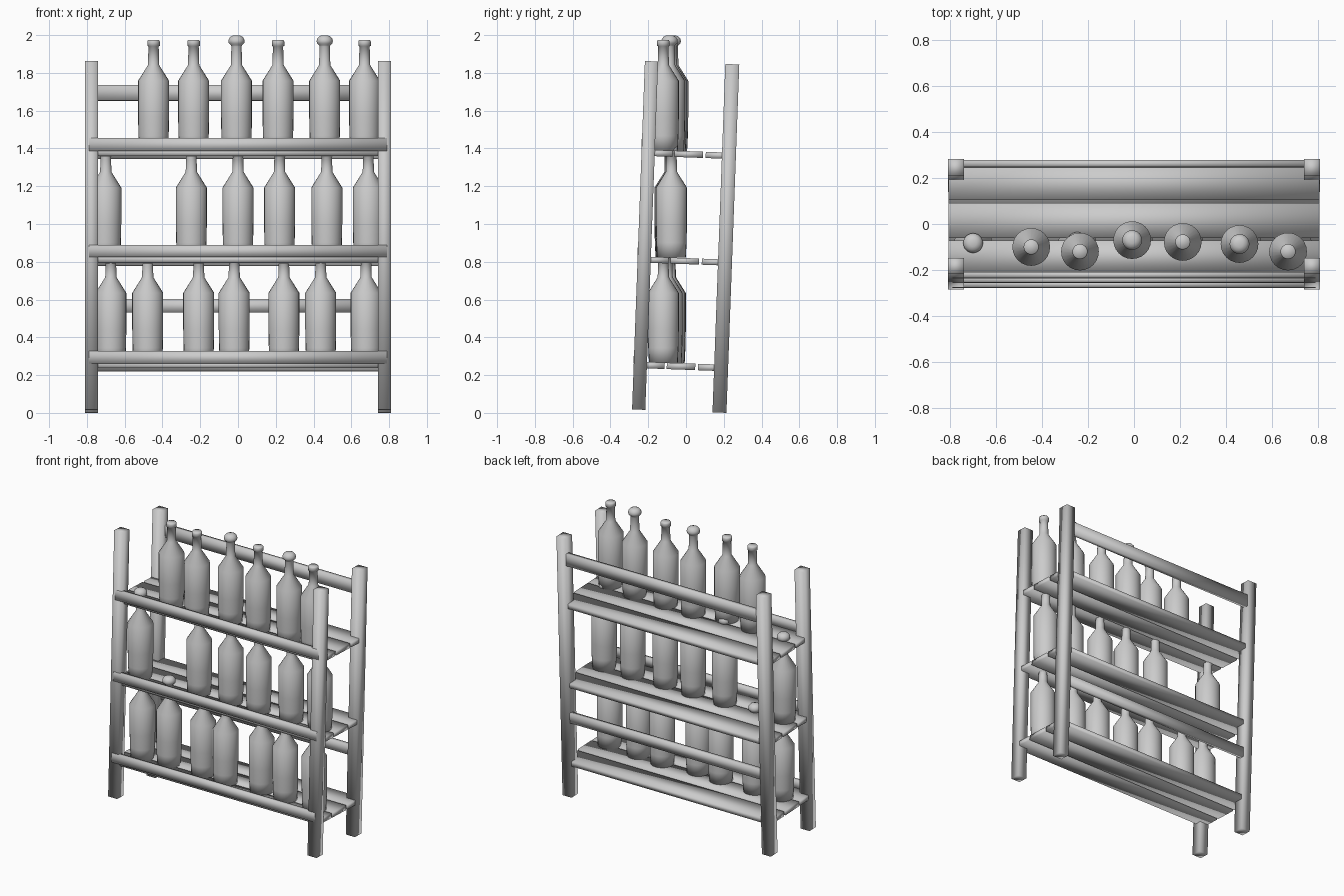
import bpy, bmesh, math
from mathutils import Matrix

if "Cube" in bpy.data.objects:
    bpy.data.objects.remove(bpy.data.objects["Cube"])

grey = bpy.data.materials.new("plain grey")
grey.diffuse_color = (0.6, 0.6, 0.6, 1)
grey.use_nodes = True
grey.node_tree.nodes["Principled BSDF"].inputs["Base Color"].default_value = grey.diffuse_color
TILT = Matrix.Rotation(-0.0368, 4, 'X')   # the whole rack leans slightly back


def finish(name, bm):
    bmesh.ops.recalc_face_normals(bm, faces=bm.faces)
    me = bpy.data.meshes.new(name)
    bm.to_mesh(me)
    bm.free()
    me.materials.append(grey)
    me.shade_smooth()
    ob = bpy.data.objects.new(name, me)
    bpy.context.collection.objects.link(ob)
    return ob


def board(name, x, y, z):
    """Box between the given (low, high) limits, leaned with the rack."""
    bm = bmesh.new()
    bmesh.ops.create_cube(bm, size=1)
    for v in bm.verts:
        v.co = [lim[0] if c < 0 else lim[1] for c, lim in zip(v.co, (x, y, z))]
    bm.transform(TILT)
    return finish(name, bm)


def bottle(name, loc, top, segments=24):
    """Lathe the body profile plus the given stopper profile."""
    profile = [(0.076, 0), (0.080, 0.08), (0.082, 0.18), (0.082, 0.371),
               (0.030, 0.454), (0.027, 0.553)] + top
    bm = bmesh.new()
    rings = []
    for r, z in profile:
        rings.append([bm.verts.new((r * math.cos(a), r * math.sin(a), z))
                      for a in (2 * math.pi * i / segments for i in range(segments))])
    for low, high in zip(rings, rings[1:]):
        for i in range(segments):
            j = (i + 1) % segments
            bm.faces.new((low[i], low[j], high[j], high[i]))
    bm.faces.new(rings[0])
    bm.faces.new(rings[-1])
    ob = finish(name, bm)
    ob.location = loc
    return ob


# Four posts
for side, x in (("left", (-0.81, -0.74)), ("right", (0.74, 0.81))):
    board(f"front_post_{side}", x, (-0.286, -0.216), (0.008, 1.8535))
    board(f"back_post_{side}", x, (0.14, 0.214), (0.008, 1.8535))

# Shelves: three slats and a front lip rail each
shelves = {"lower": (0.228, 0.262, 0.252, 0.316),
           "middle": (0.787, 0.819, 0.815, 0.879),
           "upper": (1.352, 1.385, 1.377, 1.446)}
for level, (z0, z1, r0, r1) in shelves.items():
    for n, y in enumerate(((-0.26, -0.122), (-0.111, 0.04), (0.054, 0.205))):
        board(f"{level}_slat_{n + 1}", (-0.806, 0.806), y, (z0, z1))
    board(f"{level}_front_rail", (-0.79, 0.79), (-0.2875, -0.262), (r0, r1))

# Back rails
board("back_rail_lower", (-0.78, 0.78), (0.183, 0.2135), (0.540, 0.609))
board("back_rail_upper", (-0.78, 0.78), (0.183, 0.2135), (1.661, 1.745))

# Bottles: (x, y, has a round stopper)
LIP = [(0.033, 0.556), (0.033, 0.580), (0.029, 0.587)]
STOPPER = [(0.030, 0.560), (0.041, 0.570), (0.043, 0.582), (0.040, 0.594),
           (0.030, 0.606), (0.015, 0.612)]
rows = {"upper": (1.390, [(-0.447, -0.10, 0), (-0.235, -0.12, 0), (-0.008, -0.07, 1),
                          (0.212, -0.078, 0), (0.459, -0.087, 1), (0.67, -0.12, 0)]),
        "middle": (0.8245, [(-0.70, -0.083, 1), (-0.247, -0.078, 1), (0, -0.08, 0),
                            (0.22, -0.085, 0), (0.47, -0.08, 0), (0.69, -0.077, 0)]),
        "lower": (0.267, [(-0.673, -0.10, 0), (-0.478, -0.083, 1), (-0.208, -0.09, 0),
                          (-0.02, -0.11, 0), (0.243, -0.085, 0), (0.438, -0.10, 0),
                          (0.678, -0.12, 0)])}
for level, (z, items) in rows.items():
    for n, (x, y, round_top) in enumerate(items):
        bottle(f"{level}_bottle_{n + 1}", (x, y, z - 0.003), STOPPER if round_top else LIP)
